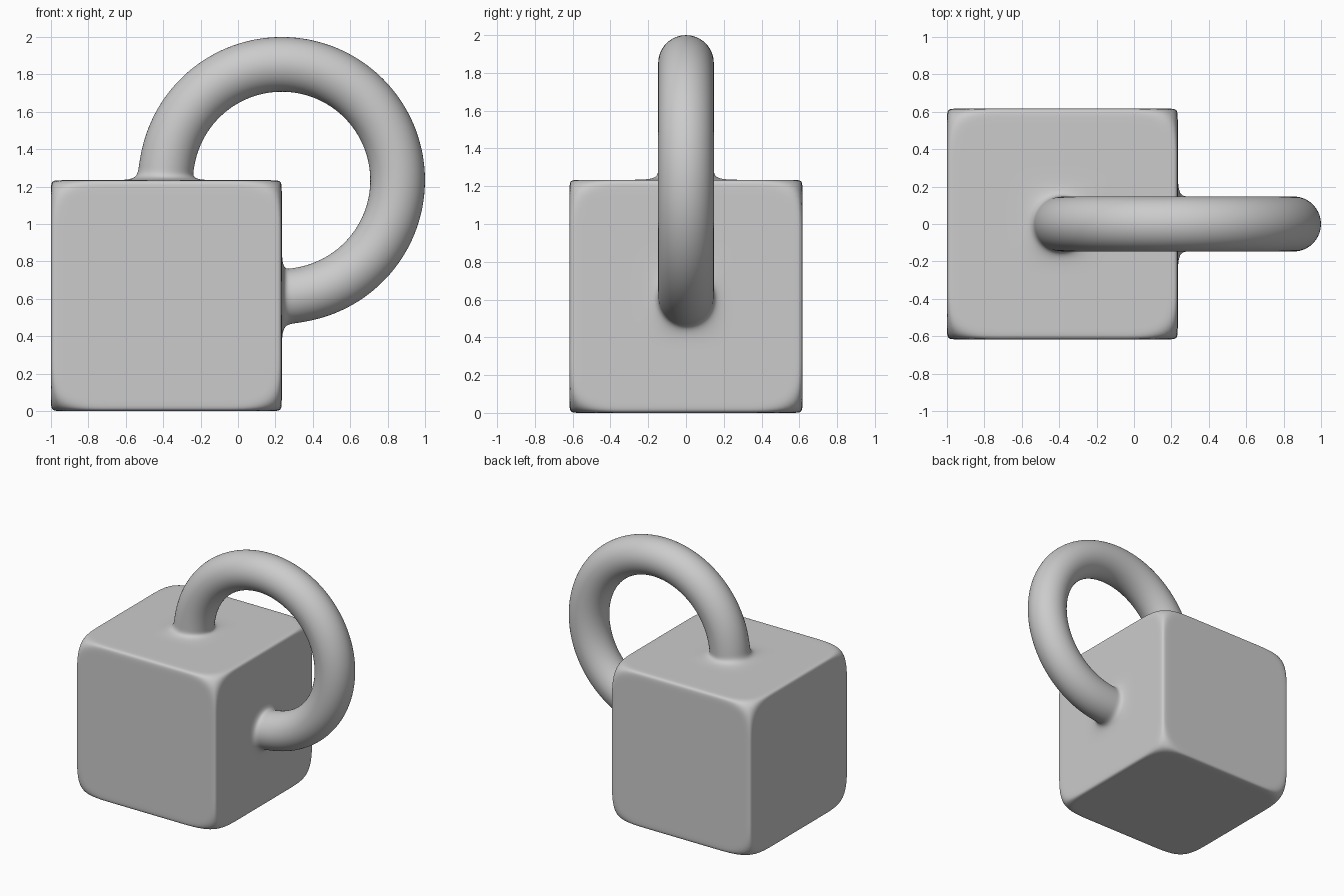
import bpy
import bmesh
from math import sin, cos, pi, radians
from mathutils import Vector, Matrix

if "Cube" in bpy.data.objects:
    bpy.data.objects.remove(bpy.data.objects["Cube"])

SIZE = 1.234          # block edge length
EDGE = 0.05           # support rim along block edges
RING = 0.623          # ring path radius
TUBE = 0.163          # control radius of the ring tube
SIDES = 8
CENTER = Vector((-1 + SIZE / 2, 0, SIZE / 2))
CORNER = Vector((-1 + SIZE, 0, SIZE))   # ring turns around this edge midpoint

bm = bmesh.new()

# Block: gridded cube with a narrow inset rim on every side
bmesh.ops.create_cube(bm, size=SIZE, matrix=Matrix.Translation(CENTER))
bmesh.ops.subdivide_edges(bm, edges=bm.edges[:], cuts=3, use_grid_fill=True)
axes = [Vector(a) * s for a in ((1, 0, 0), (0, 1, 0), (0, 0, 1)) for s in (1, -1)]
bm.normal_update()
sides = [[f for f in bm.faces if f.normal.dot(a) > 0.9] for a in axes]
for side in sides:
    bmesh.ops.inset_region(bm, faces=side, thickness=EDGE, use_even_offset=True)


def open_socket(direction):
    """Remove the four middle faces of a side and return the hole edges."""
    middle = CENTER + direction * SIZE / 2
    vert = min(bm.verts, key=lambda v: (v.co - middle).length)
    faces = list(vert.link_faces)
    rim = [e for f in faces for e in f.edges if vert not in e.verts]
    bmesh.ops.delete(bm, geom=[vert], context='VERTS')
    return rim


def ring_section(angle):
    """One loop of the tube, at an angle along the ring path."""
    out = Vector((cos(angle), 0, sin(angle)))
    loop = []
    for k in range(SIDES):
        t = 2 * pi * k / SIDES
        offset = out * (RING + TUBE * cos(t)) + Vector((0, TUBE * sin(t), 0))
        loop.append(bm.verts.new(CORNER + offset))
    return loop


def loop_edges(loop):
    return [bm.edges.get((loop[k], loop[k - 1])) for k in range(SIDES)]


top_rim = open_socket(Vector((0, 0, 1)))
right_rim = open_socket(Vector((1, 0, 0)))

# Ring: three quarter turn from the right side to the top
lead = 5.5
steps = 24
angles = [-90] + [-90 + lead + (270 - 2 * lead) * i / steps for i in range(steps + 1)] + [180]
loops = [ring_section(radians(a)) for a in angles]
for a, b in zip(loops, loops[1:]):
    for k in range(SIDES):
        bm.faces.new((a[k - 1], a[k], b[k], b[k - 1]))

# Fused roots between the ring ends and the block
bmesh.ops.bridge_loops(bm, edges=right_rim + loop_edges(loops[0]))
bmesh.ops.bridge_loops(bm, edges=top_rim + loop_edges(loops[-1]))
bmesh.ops.recalc_face_normals(bm, faces=bm.faces[:])
for f in bm.faces:
    f.smooth = True

mesh = bpy.data.meshes.new("block_with_ring")
bm.to_mesh(mesh)
bm.free()
block = bpy.data.objects.new("block_with_ring", mesh)
bpy.context.collection.objects.link(block)

# Soft rounding of the whole form
subsurf = block.modifiers.new("rounding", 'SUBSURF')
subsurf.levels = 3
subsurf.render_levels = 3

# Grey material
grey = bpy.data.materials.new("grey")
grey.use_nodes = True
color = (0.6, 0.6, 0.6, 1)
grey.diffuse_color = color
grey.node_tree.nodes["Principled BSDF"].inputs["Base Color"].default_value = color
mesh.materials.append(grey)
